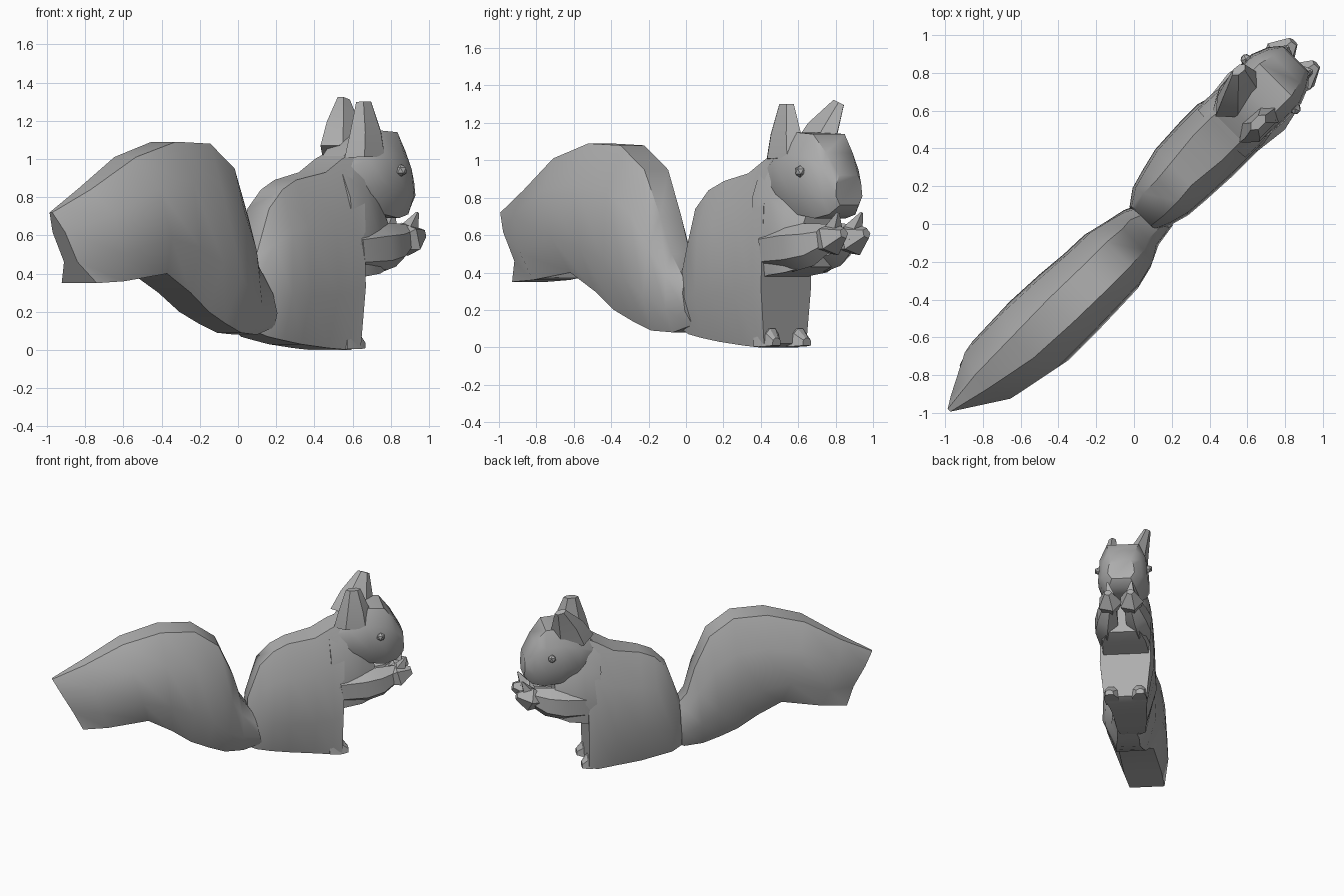
import bpy, bmesh, math
from mathutils import Vector, Matrix

cube = bpy.data.objects.get("Cube")
if cube:
    bpy.data.objects.remove(cube, do_unlink=True)

grey = bpy.data.materials.new("plain grey")
grey.use_nodes = True
tone = (0.42, 0.42, 0.42, 1)
grey.diffuse_color = tone
grey.node_tree.nodes["Principled BSDF"].inputs["Base Color"].default_value = tone

# The animal is laid out along its own length, then turned to the diagonal
TURN = Matrix.Rotation(math.radians(45), 4, "Z")


def finish(name, bm, smooth=32):
    bmesh.ops.recalc_face_normals(bm, faces=bm.faces)
    bm.transform(TURN)
    mesh = bpy.data.meshes.new(name)
    bm.to_mesh(mesh)
    bm.free()
    mesh.materials.append(grey)
    obj = bpy.data.objects.new(name, mesh)
    bpy.context.collection.objects.link(obj)
    bpy.ops.object.select_all(action="DESELECT")
    obj.select_set(True)
    bpy.context.view_layer.objects.active = obj
    bpy.ops.object.shade_smooth_by_angle(angle=math.radians(smooth))


def skin(name, rings, smooth):
    """Join rings of points into a capped shell."""
    bm = bmesh.new()
    loops = [[bm.verts.new(p) for p in ring] for ring in rings]
    n = len(loops[0])
    for a, b in zip(loops, loops[1:]):
        for i in range(n):
            j = (i + 1) % n
            bm.faces.new((a[i], a[j], b[j], b[i]))
    bm.faces.new(loops[0])
    bm.faces.new(loops[-1])
    finish(name, bm, smooth)


def slices(name, stations, smooth=38):
    """Eight-sided slices: bottom length/height, top length/height,
    half widths at bottom, middle and top, sideways centre."""
    rings = []
    for sb, zb, st, zt, hb, hm, ht, c in stations:
        side = [(0, hb), (.3, hm), (.72, hm * 0.93), (1, ht)]
        outline = [(t, h) for t, h in side] + [(t, -h) for t, h in reversed(side)]
        rings.append([(sb + (st - sb) * t, c + h, zb + (zt - zb) * t) for t, h in outline])
    skin(name, rings, smooth)


def limb(name, path, sides=6, flat=1.0, smooth=32):
    """Tapered limb through (point, radius) pairs."""
    axis = (Vector(path[-1][0]) - Vector(path[0][0])).normalized()
    guide = Vector((0.3, 0, 1)) if abs(axis.z) < 0.8 else Vector((1, 0, 0))
    across = axis.cross(guide).normalized()
    up = axis.cross(across)
    rings = []
    for point, r in path:
        angles = [math.tau * (i + 0.5) / sides for i in range(sides)]
        rings.append([Vector(point) + across * math.cos(a) * r * flat + up * math.sin(a) * r
                      for a in angles])
    skin(name, rings, smooth)


# Bushy tail, from pointed tip to the root
slices("tail", [
    (-1.18, .35, -1.39, .72, .13, .05, .01, -.005),
    (-1.00, .36, -1.16, .84, .14, .185, .05, -.02),
    (-.70, .40, -.88, 1.01, .13, .22, .08, -.045),
    (-.52, .30, -.60, 1.09, .12, .215, .09, -.05),
    (-.38, .20, -.35, 1.08, .11, .205, .09, -.055),
    (-.25, .14, -.17, .95, .10, .20, .09, -.055),
    (-.12, .09, -.06, .70, .09, .17, .08, -.055),
    (.02, .08, .00, .50, .08, .13, .07, -.04),
    (.16, .12, .10, .36, .05, .09, .05, -.06),
])

# Torso with flat belly
slices("body", [
    (.04, .10, .06, .48, .07, .09, .06, -.01),
    (.12, .07, .15, .74, .10, .14, .08, 0),
    (.23, .05, .25, .84, .11, .17, .08, 0),
    (.36, .03, .36, .89, .12, .19, .08, .01),
    (.55, .01, .56, .93, .13, .20, .10, .01),
    (.69, .00, .68, 1.00, .15, .20, .10, .01),
    (.75, .02, .77, 1.04, .16, .19, .10, .0),
])

# Shoulders and chest standing out above the belly
slices("chest", [
    (.68, .36, .66, .97, .16, .19, .10, .01),
    (.78, .385, .79, .97, .17, .19, .13, .005),
    (.90, .40, .90, .84, .16, .175, .12, .005),
    (1.00, .43, 1.00, .74, .12, .13, .08, .005),
])

# Head, from nape to muzzle
slices("head", [
    (.64, .86, .64, .95, .06, .08, .06, .01),
    (.84, .75, .80, 1.09, .13, .18, .10, .01),
    (.96, .71, .93, 1.15, .13, .19, .12, .01),
    (1.08, .69, 1.07, 1.14, .12, .185, .12, .01),
    (1.17, .71, 1.15, 1.04, .10, .15, .10, .01),
    (1.225, .76, 1.22, .92, .07, .10, .07, .01),
])

# Ears lean a little differently
limb("right_ear", [((.85, -.09, 1.01), .15), ((.85, -.095, 1.14), .115),
                   ((.845, -.085, 1.30), .055)], flat=.55)
limb("left_ear", [((.87, .08, 1.02), .17), ((.91, .12, 1.16), .125),
                  ((.97, .185, 1.31), .045)], flat=.55)

for label, k in (("left", 1), ("right", -1)):
    # Arms reaching forward to the mouth
    limb(label + "_arm", [((.74, k * .11, .52), .12), ((.92, k * .125, .535), .13),
                          ((1.05, k * .105, .55), .115), ((1.17, k * .08, .59), .07)], flat=.75)
    limb(label + "_paw", [((1.10, k * .08, .56), .06), ((1.18, k * .08, .58), .095),
                          ((1.28, k * .085, .61), .03)], sides=5, smooth=20)
    limb(label + "_thumb", [((1.17, k * .07, .59), .07),
                            ((1.24, k * .09, .72), .008)], sides=4, smooth=20)
    # Feet peeking out under the belly
    slices(label + "_foot", [
        (.66, .005, .66, .11, .05, .05, .03, k * .10),
        (.75, .005, .76, .10, .055, .05, .02, k * .105),
        (.80, .01, .80, .05, .03, .03, .01, k * .115),
    ], smooth=20)
    # Faceted bead eyes
    bm = bmesh.new()
    bmesh.ops.create_icosphere(bm, subdivisions=1, radius=.032,
                               matrix=Matrix.Translation((1.035, .012 + k * .185, .94)))
    finish(label + "_eye", bm, 20)
